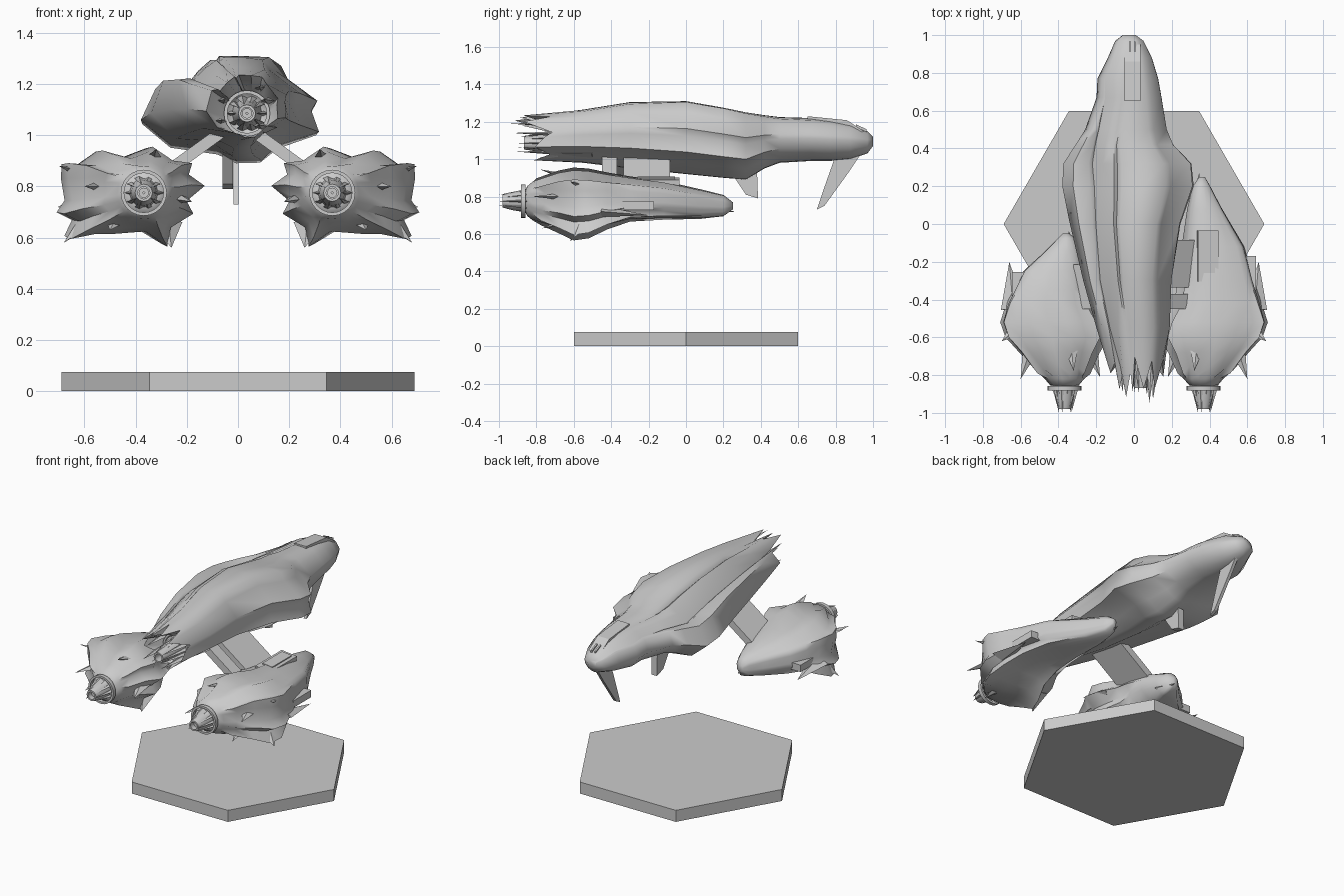
import bpy
import bmesh
import random
from math import atan2, cos, sin, pi, radians
from mathutils import Vector, Matrix

random.seed(4)
if "Cube" in bpy.data.objects:
    bpy.data.objects.remove(bpy.data.objects["Cube"], do_unlink=True)


def finish(name, bm, smooth=None):
    """Turn a bmesh into a named object."""
    bmesh.ops.recalc_face_normals(bm, faces=bm.faces)
    mesh = bpy.data.meshes.new(name)
    bm.to_mesh(mesh)
    bm.free()
    obj = bpy.data.objects.new(name, mesh)
    bpy.context.collection.objects.link(obj)
    if smooth:
        bpy.ops.object.select_all(action='DESELECT')
        obj.select_set(True)
        bpy.context.view_layer.objects.active = obj
        bpy.ops.object.shade_smooth_by_angle(angle=radians(smooth))
    return obj


def unit_profile(points):
    """Scale a cross-section so that it fills -1..1 both ways."""
    xs, zs = zip(*points)
    mid = lambda v: (max(v) + min(v)) / 2
    half = lambda v: (max(v) - min(v)) / 2
    return [((x - mid(xs)) / half(xs), (z - mid(zs)) / half(zs)) for x, z in points]


def loft_shell(name, profile, stations, tip_reach, core):
    """Loft from a round nose to a ragged tail, then back in to an engine core.
    Each station is y, x range, z range and how strongly the section is folded."""
    unit = unit_profile(profile)
    bm = bmesh.new()
    rings = []
    for i, (y, x0, x1, z0, z1, fold) in enumerate(stations):
        last = i == len(stations) - 1
        ring = []
        for k, (u, v) in enumerate(unit):
            a = atan2(v, u)
            px = cos(a) * (1 - fold) + u * fold
            pz = sin(a) * (1 - fold) + v * fold
            back = tip_reach * (k % 2 * 0.7 + random.random() * 0.3) if last else 0
            if v < 0:
                back *= 0.5
            ring.append(bm.verts.new(((x0 + x1) / 2 + px * (x1 - x0) / 2, y - back,
                                      (z0 + z1) / 2 + pz * (z1 - z0) / 2)))
        rings.append(ring)
    for y, cx, cz, r in core:
        angles = [atan2(v, u) for u, v in unit]
        rings.append([bm.verts.new((cx + r * cos(a), y, cz + r * sin(a))) for a in angles])
    count = len(unit)
    for a, b in zip(rings, rings[1:]):
        for k in range(count):
            n = (k + 1) % count
            bm.faces.new((a[k], a[n], b[n], b[k]))
    bm.faces.new(rings[0])
    bm.faces.new(rings[-1])
    return finish(name, bm, 60)


def prism(name, outline, offset):
    """Extrude a flat outline of 3D points by an offset."""
    bm = bmesh.new()
    face = bm.faces.new([bm.verts.new(p) for p in outline])
    new = bmesh.ops.extrude_face_region(bm, geom=[face])["geom"]
    bmesh.ops.translate(bm, vec=offset,
                        verts=[v for v in new if isinstance(v, bmesh.types.BMVert)])
    return finish(name, bm)


def side_plate(name, outline, x, width):
    """A plate drawn from the side as (y, z) points."""
    return prism(name, [(x - width / 2, y, z) for y, z in outline], (width, 0, 0))


def box(name, centre, size, tilt=0):
    bm = bmesh.new()
    bmesh.ops.create_cube(bm, size=1)
    bmesh.ops.transform(bm, verts=bm.verts, matrix=Matrix.Translation(centre)
                        @ Matrix.Rotation(tilt, 4, 'Y') @ Matrix.Diagonal((*size, 1)))
    return finish(name, bm)


def shard(name, base, tip, radius, flat=0.45):
    """A thin four-sided spike."""
    base, tip = Vector(base), Vector(tip)
    axis = tip - base
    bm = bmesh.new()
    bmesh.ops.create_cone(bm, cap_ends=True, segments=4, radius1=radius, radius2=0,
                          depth=axis.length)
    turn = axis.to_track_quat('Z', 'Y').to_matrix().to_4x4()
    bmesh.ops.transform(bm, verts=bm.verts, matrix=Matrix.Translation((base + tip) / 2)
                        @ turn @ Matrix.Diagonal((1, flat, 1, 1)))
    return finish(name, bm)


def lathe(name, x, z, path, segments=24):
    """Spin a closed (y, radius) path around a fore-and-aft axis."""
    bm = bmesh.new()
    rings = [[bm.verts.new((x + r * cos(2 * pi * s / segments), y,
                            z + r * sin(2 * pi * s / segments))) for y, r in path]
             for s in range(segments)]
    for s, ring in enumerate(rings):
        other = rings[(s + 1) % segments]
        for k in range(len(path)):
            n = (k + 1) % len(path)
            bm.faces.new((ring[k], ring[n], other[n], other[k]))
    return finish(name, bm, 35)


def engine(side, x, y, z, stretch=1):
    """Ring, tapered nozzle, hub and blades; y is the ring position."""
    lathe(side + "_engine_ring", x, z,
          [(y - .012, .09), (y + .012, .09), (y + .012, .077), (y - .012, .077)])
    end = y - .11 * stretch
    lathe(side + "_engine_nozzle", x, z,
          [(y + .1, .065), (y - .05, .05), (end, .034), (end, .024), (y + .1, .024)], 12)
    lathe(side + "_engine_hub", x, z,
          [(y + .05, .02), (y - .08, .02), (y - .08, .004), (y + .05, .004)], 12)
    for k in range(10):
        a = 2 * pi * k / 10
        c, s = cos(a), sin(a)
        shard(f"{side}_engine_blade_{k}", (x + .066 * c, y + .06, z + .066 * s),
              (x + .036 * c, y - (.13 - k % 3 * .025) * stretch, z + .036 * s), .024)


# Base plate
prism("base_plate", [(.69 * cos(k * pi / 3), .69 * sin(k * pi / 3), 0) for k in range(6)],
      (0, 0, .075))

# Main hull
hull_profile = [
    (.32, 1.15), (.2, 1.24), (.18, 1.3), (.06, 1.3), (-.06, 1.3), (-.08, 1.26), (-.1, 1.28),
    (-.15, 1.23), (-.19, 1.17), (-.22, 1.19), (-.32, 1.2), (-.38, 1.07), (-.26, .97),
    (-.07, .95), (0, .9), (.1, .9), (.16, .97), (.33, 1.02), (.29, 1.11)]
hull_stations = [
    (1, -.06, .01, 1.07, 1.12, 0), (.97, -.1, .05, 1.03, 1.15, 0),
    (.88, -.14, .095, 1, 1.19, 0), (.77, -.195, .13, .99, 1.21, .1),
    (.67, -.2, .15, .99, 1.22, .2), (.5, -.26, .18, .98, 1.225, .4),
    (.42, -.31, .215, .95, 1.235, .6), (.32, -.375, .31, .89, 1.25, .75),
    (.2, -.38, .32, .9, 1.275, .85), (0, -.34, .25, .92, 1.31, .8),
    (-.3, -.27, .205, .95, 1.305, .55), (-.55, -.2, .195, .98, 1.265, .5),
    (-.7, -.125, .16, .99, 1.235, .5)]
loft_shell("main_hull", hull_profile, hull_stations, .23,
           [(-.67, .035, 1.085, .09), (-.64, .035, 1.085, .06)])
engine("main", .035, -.68, 1.085, 1.7)

# Tail spikes of the hull
for k, (x, z) in enumerate([(.08, 1.18), (.1, 1.13), (.08, 1.03), (-.06, 1.05), (-.05, 1.13)]):
    shard(f"tail_spike_{k}", (x * 1.3, -.5, z), (x, -.95 + k * .02, z + .01), .05)

# Canopy and nose details
side_plate("canopy", [(.65, 1.18), (.65, 1.229), (.86, 1.208), (.95, 1.15), (.9, 1.12)], -.008, .085)
for x in (-.022, .004):
    side_plate("nose_vent", [(.91, 1.14), (.91, 1.185), (.965, 1.16), (.965, 1.12)], x, .01)
side_plate("nose_fin", [(.8, 1.02), (.95, 1.05), (.87, .93), (.74, .75), (.7, .73), (.74, .85)],
           -.008, .02)
side_plate("belly_fin", [(.24, .93), (.38, .93), (.385, .79), (.32, .81)], -.04, .04)

# Side pods, the second one mirrored and shorter in the bow
pod_profile = [
    (.7, .83), (.7, .89), (.63, .885), (.55, .94), (.44, .91), (.33, .955), (.24, .9),
    (.155, .89), (.17, .845), (.1, .8), (.18, .74), (.15, .69), (.25, .635), (.265, .56),
    (.36, .62), (.5, .61), (.58, .61), (.69, .59), (.65, .66), (.72, .69), (.68, .74)]
pod_stations = [
    (.25, .345, .375, .73, .77, 0), (.2, .31, .405, .69, .81, .2),
    (.08, .28, .47, .675, .84, .3), (-.12, .25, .59, .67, .885, .4),
    (-.3, .23, .64, .66, .91, .5), (-.42, .21, .68, .62, .93, .7),
    (-.52, .15, .71, .575, .95, .9), (-.6, .13, .68, .565, .955, 1),
    (-.68, .18, .61, .6, .94, .8), (-.75, .23, .53, .64, .9, .5)]
for side, sign, squash in (("left", 1, 1), ("right", -1, .54)):
    bow = lambda y: -.4 + (y + .4) * squash if y > -.4 else y
    stations = [(bow(y), *sorted((sign * a, sign * b)), *rest) for y, a, b, *rest in pod_stations]
    profile = [(sign * x, z) for x, z in pod_profile]
    px = sign * .368
    loft_shell(side + "_pod", profile, stations, .05,
               [(-.82, px, .775, .105), (-.85, px, .775, .08), (-.86, px, .775, .055)])
    engine(side, px, -.87, .775)
    # Outward and trailing spikes
    spikes = [((.64, -.45, .72), (.66, -.2, .7)), ((.6, -.55, .66), (.68, -.6, .58)),
              ((.28, -.55, .66), (.26, -.62, .56)), ((.58, -.52, .84), (.7, -.62, .88)),
              ((.22, -.5, .8), (.13, -.62, .8)), ((.52, -.58, .8), (.6, -.82, .8)),
              ((.26, -.58, .76), (.18, -.81, .74)), ((.34, -.55, .88), (.32, -.78, .945)),
              ((.46, -.58, .68), (.5, -.77, .63))]
    for k, ((bx, by, bz), (tx, ty, tz)) in enumerate(spikes):
        shard(f"{side}_pod_spike_{k}", (sign * bx, by, bz), (sign * tx, ty, tz), .065)
    # Bow prongs
    for k, (x, z) in enumerate([(.33, .72), (.38, .76), (.36, .79)]):
        shard(f"{side}_bow_prong_{k}", (sign * x, bow(.05), z),
              (sign * (x + .36) / 2, bow(.27 - k * .03), z), .045)
    # Side window and struts to the hull
    box(side + "_side_window", (sign * .61, bow(-.26), .75), (.07, .18 * (squash + 1) / 2, .045))
    for part, y, width in (("strut", -.18, .25), ("rear_strut", -.38, .08)):
        box(f"{side}_{part}", (sign * .17, bow(y) - .03, .935), (.34, width * (squash + 1) / 2, .045),
            sign * radians(36))

# Raised hatch on the long pod
box("hatch_frame", (.39, -.17, .865), (.11, .27, .06), radians(6))
box("hatch_panel", (.39, -.16, .875), (.07, .2, .055), radians(6))
